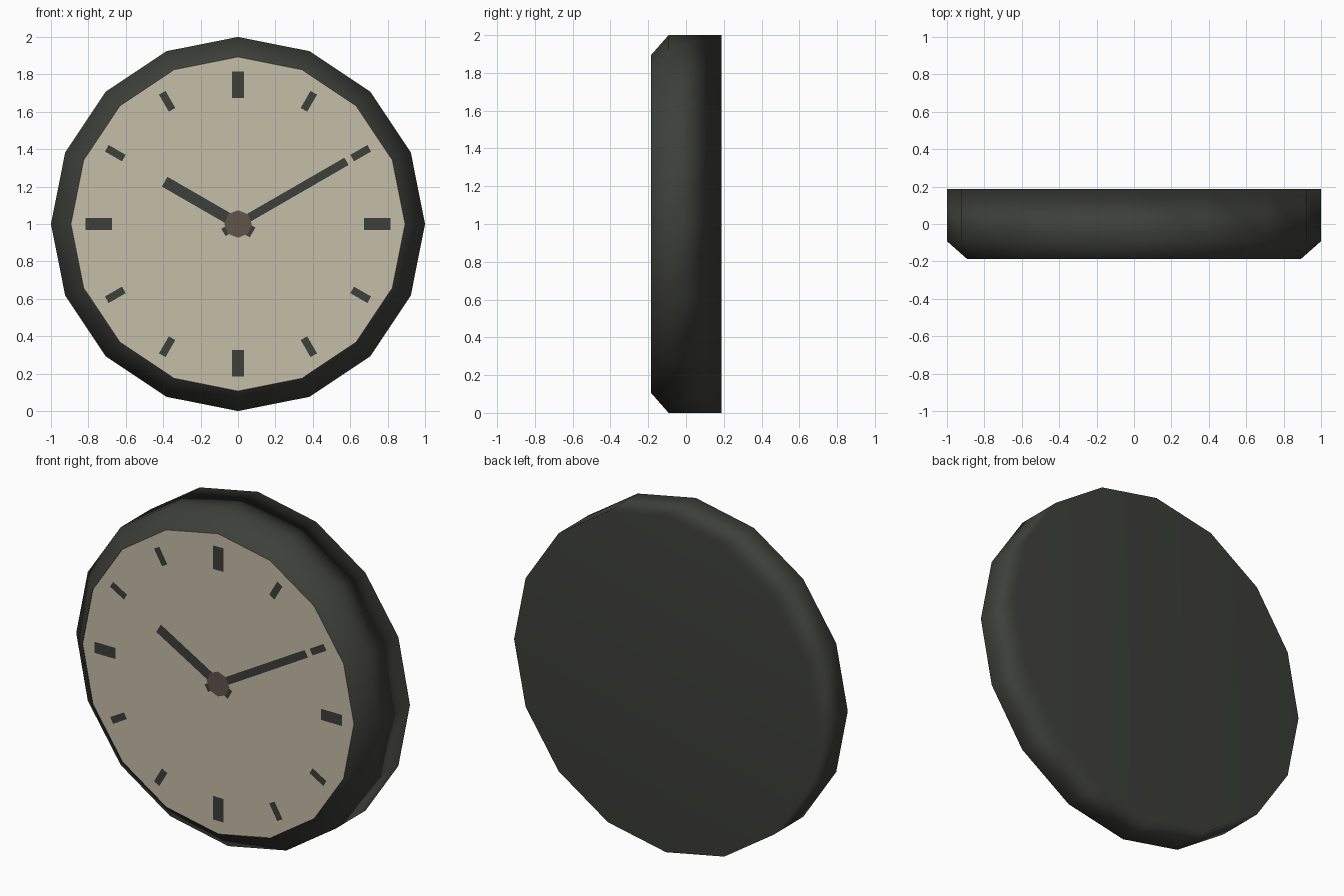
import bpy, math

if "Cube" in bpy.data.objects:
    bpy.data.objects.remove(bpy.data.objects["Cube"])

CZ = 1.0      # height of the clock centre
SIDES = 16


def material(name, rgb):
    m = bpy.data.materials.new(name)
    m.diffuse_color = (*rgb, 1)
    m.use_nodes = True
    m.node_tree.nodes["Principled BSDF"].inputs["Base Color"].default_value = m.diffuse_color
    return m


DARK = material("dark_charcoal", (0.047, 0.05, 0.042))
CREAM = material("cream", (0.56, 0.51, 0.39))
BROWN = material("brown", (0.115, 0.09, 0.07))


def build(name, verts, faces, mat):
    me = bpy.data.meshes.new(name)
    me.from_pydata(verts, [], faces)
    me.materials.append(mat)
    ob = bpy.data.objects.new(name, me)
    bpy.context.collection.objects.link(ob)
    return ob


def ring(radius, y, n=SIDES):
    # counter-clockwise seen from the front
    return [(radius * math.cos(2 * math.pi * i / n), y,
             CZ + radius * math.sin(2 * math.pi * i / n)) for i in range(n)]


def bar(name, hour, r0, r1, width, y):
    # flat strip lying on the dial along the direction of an hour
    a = math.radians(30 * hour)
    s, c, h = math.sin(a), math.cos(a), width / 2
    pts = [(-h, r0), (h, r0), (h, r1), (-h, r1)]
    verts = [(u * c + r * s, y, CZ - u * s + r * c) for u, r in pts]
    return build(name, verts, [(0, 1, 2, 3)], DARK)


# Case: chamfered front lip, straight wall, closed back
profile = [(0.893, -0.1865), (1.0, -0.092), (1.0, 0.1875)]
verts = [v for r, y in profile for v in ring(r, y)]
faces = []
for k in range(len(profile) - 1):
    for i in range(SIDES):
        j = (i + 1) % SIDES
        a, b = k * SIDES, (k + 1) * SIDES
        faces.append((a + i, b + i, b + j, a + j))
faces.append(tuple(reversed(range(2 * SIDES, 3 * SIDES))))
case = build("case", verts, faces, DARK)
for p in case.data.polygons:
    p.use_smooth = True
wn = case.modifiers.new("weighted_normals", 'WEIGHTED_NORMAL')
wn.weight = 50

# Dial
build("dial", ring(0.893, -0.1845), [tuple(range(SIDES))], CREAM)

# Hour marks, larger at the quarters
for hour in range(12):
    if hour % 3 == 0:
        bar(f"quarter_mark_{hour}", hour, 0.675, 0.815, 0.066, -0.1855)
    else:
        bar(f"hour_mark_{hour}", hour, 0.705, 0.81, 0.04, -0.1855)

# Hands at ten past ten
bar("hour_hand", 10, -0.09, 0.453, 0.06, -0.1862)
bar("minute_hand", 2, -0.09, 0.67, 0.045, -0.1868)

# Centre hub
build("hub", ring(0.074, -0.1875, 8), [tuple(range(8))], BROWN)
